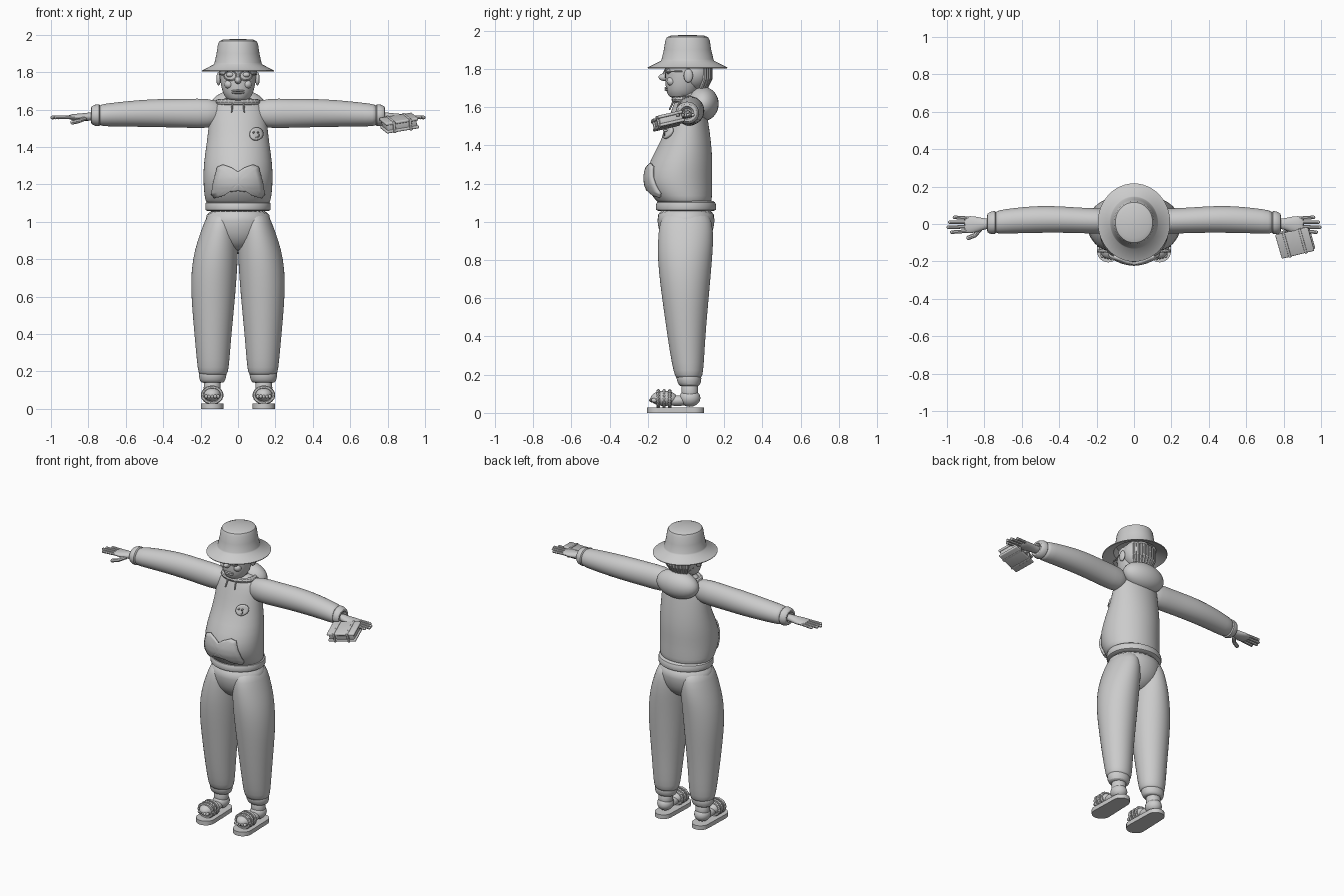
import bpy, bmesh, math
from mathutils import Vector, Matrix, Euler

cube = bpy.data.objects.get("Cube")
if cube:
    bpy.data.objects.remove(cube)

grey = bpy.data.materials.new("plain grey")
grey.use_nodes = True
tone = (0.6, 0.6, 0.6, 1)
grey.diffuse_color = tone
grey.node_tree.nodes["Principled BSDF"].inputs["Base Color"].default_value = tone


def finish(name, bm, mirror=False, subsurf=0, angle=40):
    bmesh.ops.recalc_face_normals(bm, faces=bm.faces[:])
    mesh = bpy.data.meshes.new(name)
    bm.to_mesh(mesh)
    bm.free()
    mesh.materials.append(grey)
    ob = bpy.data.objects.new(name, mesh)
    bpy.context.collection.objects.link(ob)
    if mirror:
        ob.modifiers.new("Mirror", "MIRROR").use_mirror_merge = False
    if subsurf:
        mod = ob.modifiers.new("Smooth", "SUBSURF")
        mod.levels = mod.render_levels = subsurf
    bpy.ops.object.select_all(action="DESELECT")
    ob.select_set(True)
    bpy.context.view_layer.objects.active = ob
    bpy.ops.object.shade_smooth_by_angle(angle=math.radians(angle))
    return ob


def loft(name, rings, axis="z", sides=20, mirror=False, subsurf=1):
    """Rings are (position, centre a, centre b, radius a, radius b) along an axis."""
    bm = bmesh.new()
    loops = []
    for p, ca, cb, ra, rb in rings:
        loop = []
        for i in range(sides):
            t = math.tau * i / sides
            a, b = ca + ra * math.cos(t), cb + rb * math.sin(t)
            loop.append(bm.verts.new((a, b, p) if axis == "z" else (p, a, b)))
        loops.append(loop)
    for lo, hi in zip(loops, loops[1:]):
        for i in range(sides):
            j = (i + 1) % sides
            bm.faces.new((lo[i], lo[j], hi[j], hi[i]))
    bm.faces.new(loops[0])
    bm.faces.new(loops[-1])
    return finish(name, bm, mirror, subsurf)


def ball(name, centre, radii, mirror=False, rot=(0, 0, 0)):
    bm = bmesh.new()
    m = Matrix.LocRotScale(Vector(centre), Euler(rot), Vector(radii))
    bmesh.ops.create_uvsphere(bm, u_segments=28, v_segments=18, radius=1, matrix=m)
    return finish(name, bm, mirror)


def tube(name, points, radius, mirror=False, sides=8):
    """Round bar through a short list of points, with rounded ends."""
    bm = bmesh.new()
    pts = [Vector(p) for p in points]
    for p, q in zip(pts, pts[1:]):
        turn = (q - p).to_track_quat("Z", "Y").to_matrix().to_4x4()
        bmesh.ops.create_cone(bm, segments=sides, radius1=radius, radius2=radius,
                              depth=(q - p).length, cap_ends=True,
                              matrix=Matrix.Translation((p + q) / 2) @ turn)
    for p in pts:
        bmesh.ops.create_uvsphere(bm, u_segments=sides, v_segments=6, radius=radius,
                                  matrix=Matrix.Translation(p))
    return finish(name, bm, mirror)


def ellipse(centre, ra, rb, u, v, n=24, start=0, sweep=math.tau):
    c, u, v = Vector(centre), Vector(u), Vector(v)
    return [c + u * ra * math.cos(start + sweep * i / n) +
            v * rb * math.sin(start + sweep * i / n) for i in range(n + 1)]


def box(name, centre, size, rot=(0, 0, 0), bevel=0.01):
    bm = bmesh.new()
    bmesh.ops.create_cube(bm, size=1, matrix=Matrix.LocRotScale(
        Vector(centre), Euler(rot), Vector(size)))
    bmesh.ops.bevel(bm, geom=bm.edges[:], offset=bevel, segments=3, profile=0.5,
                    affect="EDGES")
    return finish(name, bm)


X, Y, Z = (1, 0, 0), (0, 1, 0), (0, 0, 1)

# Sweater body, belly to the front
torso = loft("sweater_body", [
    (1.09, 0, -0.005, 0.165, 0.14), (1.11, 0, -0.01, 0.175, 0.145),
    (1.16, 0, -0.03, 0.183, 0.168), (1.23, 0, -0.042, 0.187, 0.178),
    (1.32, 0, -0.025, 0.184, 0.165), (1.42, 0, 0, 0.168, 0.132),
    (1.52, 0, 0.01, 0.157, 0.108), (1.59, 0, 0.015, 0.15, 0.09),
    (1.64, 0, 0.02, 0.12, 0.075), (1.665, 0, 0.02, 0.07, 0.06)], sides=28)
loft("waist_band", [
    (1.055, 0, 0, 0.165, 0.15), (1.06, 0, 0, 0.175, 0.158),
    (1.08, 0, 0, 0.177, 0.16), (1.105, 0, 0, 0.175, 0.155),
    (1.112, 0, 0, 0.165, 0.14)], sides=28)

# Sleeves with cuffs
loft("sleeve", [
    (0.08, 0.015, 1.58, 0.05, 0.06), (0.16, 0.015, 1.58, 0.07, 0.082),
    (0.27, 0.018, 1.58, 0.068, 0.078), (0.40, 0.025, 1.582, 0.072, 0.077),
    (0.52, 0.025, 1.58, 0.073, 0.073), (0.64, 0.018, 1.575, 0.069, 0.066),
    (0.73, 0.01, 1.57, 0.064, 0.06), (0.745, 0.008, 1.57, 0.055, 0.052)],
    axis="x", mirror=True)
loft("sleeve_cuff", [
    (0.735, 0.008, 1.57, 0.052, 0.05), (0.74, 0.008, 1.57, 0.064, 0.062),
    (0.765, 0.006, 1.57, 0.062, 0.058), (0.785, 0.005, 1.57, 0.052, 0.048),
    (0.787, 0.005, 1.57, 0.034, 0.032), (0.76, 0.005, 1.57, 0.03, 0.028)],
    axis="x", mirror=True)

# Hands
loft("palm", [
    (0.75, 0.003, 1.565, 0.026, 0.024), (0.80, 0, 1.562, 0.028, 0.022),
    (0.84, -0.002, 1.56, 0.042, 0.02), (0.88, -0.004, 1.56, 0.048, 0.017),
    (0.91, -0.004, 1.56, 0.043, 0.011)], axis="x", mirror=True)
for k, tip in enumerate((0.975, 0.993, 0.985, 0.96)):
    y = -0.038 + k * 0.023
    tube("finger_%d" % (k + 1), [(0.89, y, 1.56), (tip, y * 1.15, 1.558)], 0.0095, True)
tube("thumb", [(0.82, -0.025, 1.552), (0.85, -0.06, 1.54), (0.885, -0.074, 1.532)],
     0.012, True)

# Pouch held in the left hand: two covers around a core, plus bands
tilt = Euler((0.22, -0.16, 0.24))
def pouch_at(a, b, c):
    v = Vector((a, b, c))
    v.rotate(tilt)
    return v + Vector((0.862, -0.095, 1.528))
for name, c, h, s in (("pouch_core", 0, 0.045, 0.165), ("pouch_top", 0.022, 0.016, 0.182),
                      ("pouch_base", -0.022, 0.016, 0.182)):
    box(name, pouch_at(0, 0, c), (s, s * 0.74, h), tilt, 0.006)
for a in (-0.045, 0.045):
    box("pouch_band", pouch_at(a, 0, 0), (0.014, 0.142, 0.066), tilt, 0.004)

# Trousers
loft("trouser_seat", [
    (0.84, 0, 0, 0.06, 0.06), (0.89, 0, 0, 0.13, 0.115), (0.94, 0, 0, 0.17, 0.14),
    (1.0, 0, 0, 0.178, 0.152), (1.08, 0, 0, 0.168, 0.152)], sides=28)
loft("trouser_leg", [
    (0.175, 0.133, 0.015, 0.065, 0.06), (0.19, 0.133, 0.014, 0.08, 0.072),
    (0.25, 0.133, 0.01, 0.087, 0.084), (0.40, 0.134, 0.002, 0.1, 0.1),
    (0.55, 0.133, -0.002, 0.114, 0.117), (0.68, 0.131, -0.005, 0.123, 0.132),
    (0.80, 0.122, -0.006, 0.122, 0.143), (0.90, 0.108, -0.002, 0.11, 0.147),
    (1.0, 0.092, 0, 0.088, 0.14), (1.06, 0.085, 0, 0.07, 0.11)], sides=24, mirror=True)
loft("trouser_cuff", [
    (0.138, 0.137, 0.018, 0.055, 0.045), (0.145, 0.137, 0.018, 0.066, 0.056),
    (0.17, 0.136, 0.016, 0.074, 0.066), (0.195, 0.135, 0.015, 0.076, 0.066),
    (0.205, 0.134, 0.014, 0.06, 0.055)], mirror=True)

# Feet in open sandals
loft("ankle", [
    (0.06, 0.138, 0.02, 0.045, 0.045), (0.11, 0.138, 0.02, 0.046, 0.045),
    (0.17, 0.137, 0.018, 0.048, 0.046)], mirror=True)
ball("heel", (0.138, 0.02, 0.078), (0.05, 0.055, 0.046), True)
ball("forefoot", (0.138, -0.115, 0.076), (0.05, 0.07, 0.04), True)
ball("instep", (0.138, -0.045, 0.064), (0.036, 0.07, 0.028), True)
for k in range(5):
    ball("toe_%d" % (k + 1), (0.106 + k * 0.016, -0.178 + abs(k - 1) * 0.004, 0.066),
         (0.009, 0.016, 0.011), True)
for k, y in enumerate((-0.145, -0.115, -0.085)):
    tube("sandal_strap_%d" % (k + 1),
         ellipse((0.138, y, 0.074), 0.052, 0.042, X, Z, 18), 0.009, True, 6)
bm = bmesh.new()
lower = [bm.verts.new(p) for p in
         ellipse((0.138, -0.145, 0.002), 0.06, 0.06, X, Y, 14, math.pi, math.pi) +
         ellipse((0.138, 0.04, 0.002), 0.054, 0.055, X, Y, 14, 0, math.pi)]
slab = bmesh.ops.extrude_face_region(bm, geom=[bm.faces.new(lower)])
bmesh.ops.translate(bm, vec=(0, 0, 0.028),
                    verts=[g for g in slab["geom"] if isinstance(g, bmesh.types.BMVert)])
bmesh.ops.translate(bm, vec=(0, 0, -0.002), verts=bm.verts[:])
finish("sandal_sole", bm, True)

# Head
loft("neck", [(1.58, 0, 0.02, 0.075, 0.06), (1.64, 0, 0.015, 0.06, 0.055),
              (1.72, 0, 0.01, 0.06, 0.055)])
loft("head", [
    (1.645, 0, -0.02, 0.035, 0.045), (1.655, 0, -0.025, 0.062, 0.068),
    (1.69, 0, -0.018, 0.083, 0.088), (1.74, 0, -0.01, 0.094, 0.1),
    (1.80, 0, 0, 0.1, 0.105), (1.86, 0, 0.005, 0.1, 0.105)], sides=24)
ball("hair", (0, 0.045, 1.785), (0.102, 0.09, 0.1))
for k in range(-4, 5):
    t = k * 0.22
    tube("hair_lock_%d" % (k + 5), [(0.1 * math.sin(t), 0.045 + 0.083 * math.cos(t), 1.82),
         (0.1 * math.sin(t), 0.045 + 0.083 * math.cos(t), 1.75),
         (0.075 * math.sin(t), 0.04 + 0.065 * math.cos(t), 1.705)], 0.011)
ball("ear", (0.104, 0.012, 1.765), (0.012, 0.024, 0.036), True)
ball("nose", (0, -0.112, 1.757), (0.018, 0.032, 0.02))
tube("nose_bridge", [(0, -0.1, 1.8), (0, -0.117, 1.765)], 0.01)
ball("eye", (0.042, -0.09, 1.787), (0.022, 0.014, 0.014), True)
ball("cheek", (0.048, -0.075, 1.735), (0.026, 0.026, 0.024), True)
for name, z in (("upper_lip", 1.701), ("lower_lip", 1.69)):
    ball(name, (0, -0.1, z), (0.034, 0.012, 0.006))
tube("glasses_rim", ellipse((0.042, -0.108, 1.782), 0.033, 0.026, X, Z, 20), 0.0035, True, 6)
tube("glasses_arm", [(0.075, -0.106, 1.785), (0.103, 0.01, 1.79)], 0.0035, True, 6)
tube("glasses_bridge", [(-0.011, -0.112, 1.787), (0.011, -0.112, 1.787)], 0.0035)

# Bucket hat: crown and sloping brim, open underneath
profile = [(0, 1.978), (0.085, 1.975), (0.108, 1.966), (0.116, 1.95), (0.124, 1.9),
           (0.136, 1.85), (0.14, 1.842), (0.209, 1.808), (0.207, 1.803), (0.136, 1.832),
           (0.118, 1.88), (0, 1.9)]
bm = bmesh.new()
line = [bm.verts.new((r, 0, z)) for r, z in profile]
edges = [bm.edges.new(pair) for pair in zip(line, line[1:])]
bmesh.ops.spin(bm, geom=line + edges, cent=(0, 0, 0), axis=Z, angle=math.tau, steps=48,
               use_duplicate=False)
bmesh.ops.remove_doubles(bm, verts=bm.verts[:], dist=0.0005)
bmesh.ops.transform(bm, matrix=Matrix.LocRotScale(Vector((0, 0.008, 0)), None,
                    Vector((0.925, 1, 1))), verts=bm.verts[:])
finish("bucket_hat", bm)

# Hood hanging at the back, with collar and drawstrings
ball("hood", (0, 0.088, 1.617), (0.148, 0.083, 0.09))
tube("collar", ellipse((0, 0.015, 1.64), 0.105, 0.075, X, Y, 28), 0.016)
tube("drawstring", [(0.03, -0.066, 1.63), (0.034, -0.085, 1.59)], 0.005, True)


# Sewn-on pieces that follow the sweater front
def applique(name, outline, offset, cuts=4):
    bm = bmesh.new()
    centre = sum((Vector((x, -0.5, z)) for x, z in outline), Vector()) / len(outline)
    hub = bm.verts.new(centre)
    rim = [bm.verts.new((x, -0.5, z)) for x, z in outline]
    for i, v in enumerate(rim):
        bm.faces.new((hub, v, rim[(i + 1) % len(rim)]))
    bmesh.ops.subdivide_edges(bm, edges=bm.edges[:], cuts=cuts, use_grid_fill=True)
    ob = finish(name, bm)
    wrap = ob.modifiers.new("Wrap", "SHRINKWRAP")
    wrap.target, wrap.wrap_method, wrap.offset = torso, "PROJECT", offset
    wrap.use_project_y = wrap.use_positive_direction = True
    wrap.use_negative_direction = False
    wrap.wrap_mode = "ABOVE_SURFACE"
    solid = ob.modifiers.new("Thickness", "SOLIDIFY")
    solid.thickness, solid.offset = 0.016, 0
    return ob


half = [(0.0, 1.265), (0.03, 1.285), (0.075, 1.302), (0.105, 1.29), (0.128, 1.2),
        (0.135, 1.15), (0.12, 1.132), (0.085, 1.14), (0.04, 1.165), (0.0, 1.17)]
applique("front_pocket", half + [(-x, z) for x, z in half[-2:0:-1]], 0.006)
applique("badge", [(p.x, p.z) for p in ellipse((0.095, 0, 1.468), 0.034, 0.034, X, Z)[:-1]],
         0.004, 2)
for a in (-0.012, 0.012):
    ball("badge_eye", (0.095 + a, -0.108, 1.478), (0.005, 0.012, 0.006))
tube("badge_smile", ellipse((0.095, -0.112, 1.466), 0.018, 0.016, X, Z, 8, math.pi, math.pi),
     0.003, sides=6)
